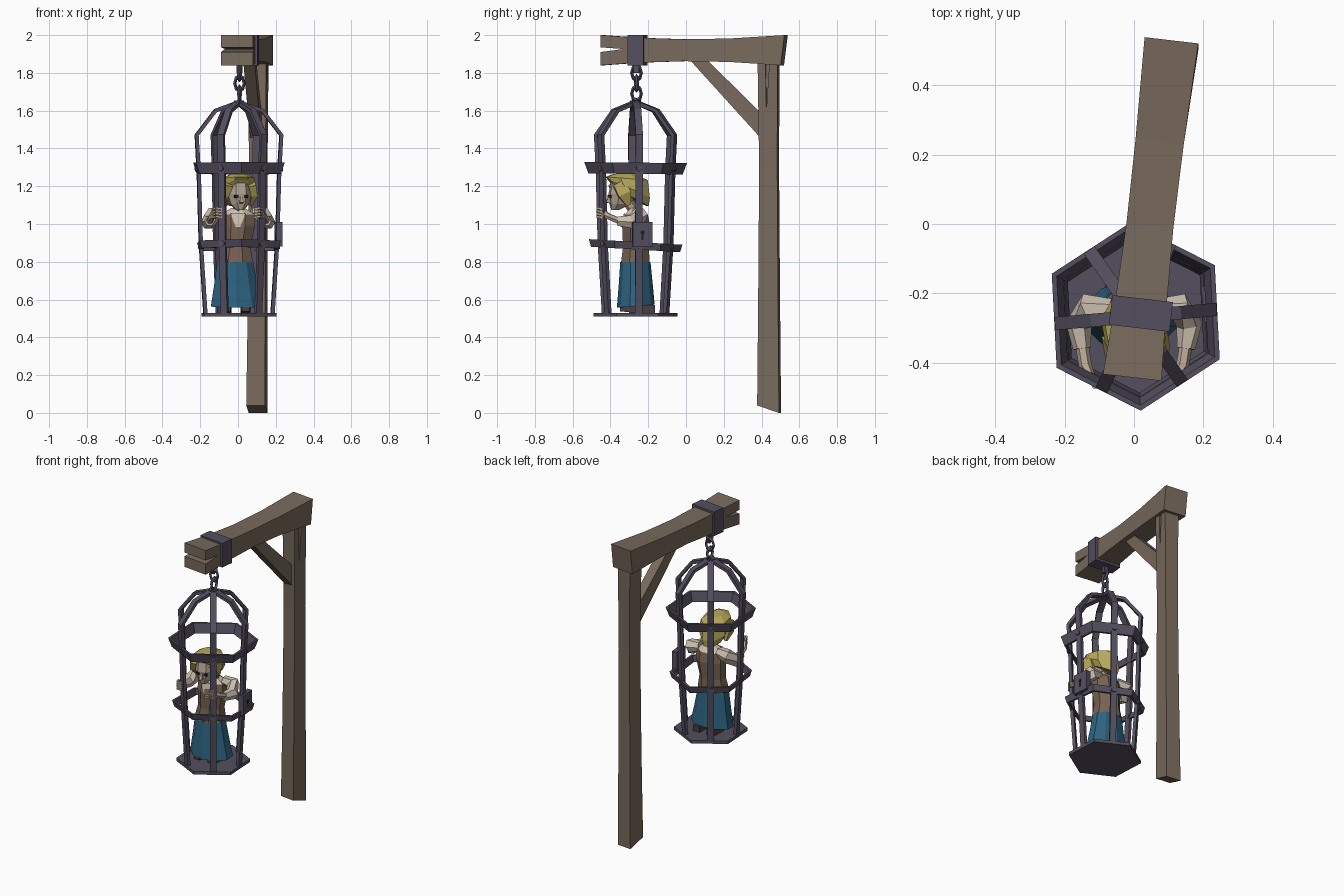
import bpy, bmesh, math
from mathutils import Vector, Matrix

cube = bpy.data.objects.get("Cube")
if cube:
    bpy.data.objects.remove(cube, do_unlink=True)


def material(name, r, g, b):
    m = bpy.data.materials.new(name)
    m.use_nodes = True
    m.diffuse_color = (r, g, b, 1)
    node = next(n for n in m.node_tree.nodes if n.type == 'BSDF_PRINCIPLED')
    node.inputs["Base Color"].default_value = (r, g, b, 1)
    node.inputs["Roughness"].default_value = 0.9
    return m


WOOD = material("weathered wood", .19, .145, .11)
IRON = material("dark iron", .09, .077, .115)
HAIR = material("blond hair", .48, .40, .11)
BLUE = material("blue cloth", .027, .125, .22)
LINEN = material("pale linen", .60, .52, .43)
SKIN = material("pale skin", .45, .36, .28)
BODICE = material("brown bodice", .19, .125, .085)
DARK = material("near black", .015, .013, .015)
SHOE = material("shoe leather", .07, .05, .05)


def loft(name, rings, mat, closed=False):
    """Bridge equal rings of points; cap the ends unless the rings loop."""
    bm = bmesh.new()
    vs = [[bm.verts.new(p) for p in ring] for ring in rings]
    n = len(vs[0])
    pairs = list(zip(vs, vs[1:])) + ([(vs[-1], vs[0])] if closed else [])
    for a, b in pairs:
        for i in range(n):
            j = (i + 1) % n
            bm.faces.new((a[i], a[j], b[j], b[i]))
    if not closed:
        bm.faces.new(vs[0])
        bm.faces.new(vs[-1])
    bmesh.ops.recalc_face_normals(bm, faces=bm.faces)
    me = bpy.data.meshes.new(name)
    bm.to_mesh(me)
    bm.free()
    me.materials.append(mat)
    ob = bpy.data.objects.new(name, me)
    bpy.context.collection.objects.link(ob)
    return ob


def prism(name, path, sizes, mat, ref, n=4):
    """Sweep an n-sided section along a path; sizes are half-widths along ref and across it."""
    pts = [Vector(p) for p in path]
    ref = Vector(ref).normalized()
    k = math.sqrt(2) if n == 4 else 1
    rings = []
    for i, p in enumerate(pts):
        d = (pts[min(i + 1, len(pts) - 1)] - pts[max(i - 1, 0)]).normalized()
        other = d.cross(ref).normalized()
        side = other.cross(d)
        a, b = sizes[i] if len(sizes) > 1 else sizes[0]
        angles = [math.tau * (j + .5) / n for j in range(n)]
        rings.append([p + side * a * k * math.cos(t) + other * b * k * math.sin(t) for t in angles])
    return loft(name, rings, mat)


def oval(cx, cy, z, rx, ry, slope=0, n=8):
    """Horizontal ring that may slope along y."""
    out = []
    for j in range(n):
        t = math.tau * (j + .5) / n
        out.append(Vector((cx + rx * math.cos(t), cy + ry * math.sin(t), z + slope * ry * math.sin(t))))
    return out


def crack(target, path, sizes, ref):
    """Cut a wedge-shaped split into a timber."""
    cutter = prism("crack_cutter", path, sizes, WOOD, ref)
    cutter.hide_render = True
    mod = target.modifiers.new("crack", 'BOOLEAN')
    mod.operation, mod.object, mod.solver = 'DIFFERENCE', cutter, 'EXACT'
    bpy.context.view_layer.objects.active = target
    bpy.ops.object.modifier_apply(modifier=mod.name)
    bpy.data.objects.remove(cutter, do_unlink=True)


# Gallows timber
START, END = Vector((-.005, -.443, 1.92)), Vector((.108, .53, 1.92))
AXIS = (END - START).normalized()
SIDE = AXIS.cross(Vector((0, 0, 1)))
beam = prism("top_beam", [START.lerp(END, t) for t in (0, .2, .45, .7, 1)],
             [(.085, .08), (.075, .066), (.068, .058), (.07, .062), (.078, .08)], WOOD, SIDE)
for v in beam.data.vertices:
    if v.co.y > .5 and v.co.z < 1.9:
        v.co.y -= .02
crack(beam, [(-.009, -.48, 1.922), (.008, -.33, 1.926)], [(.12, .016), (.12, .001)], SIDE)

post = prism("post", [(.1, .44, 0), (.104, .44, .6), (.107, .44, 1.3), (.108, .437, 1.87)],
             [(.05, .058), (.046, .053), (.044, .048), (.048, .053)], WOOD, SIDE)
for v in post.data.vertices:
    if v.co.z < .1 and v.co.y < .44:
        v.co.z += .04
crack(post, [(.157, .432, 1.9), (.157, .425, 1.62)], [(.02, .012), (.02, .001)], SIDE)

brace_profile = [(.01, 1.88), (.1, 1.88), (.4, 1.585), (.4, 1.45)]
loft("brace", [[Vector((.055 + s + .1 * y, y, z)) for y, z in brace_profile] for s in (-.03, .03)], WOOD)

# Iron strap and chain
strap = Vector((.02, -.258, 1.92))
prism("beam_strap", [strap - AXIS * .043, strap + AXIS * .043], [(.088, .08)], IRON, SIDE)
prism("strap_eye", [(.008, -.262, 1.8), (.008, -.262, 1.85)], [(.014, .014)], IRON, SIDE)
for i in range(3):
    bpy.ops.mesh.primitive_torus_add(major_segments=8, minor_segments=4, major_radius=.03, minor_radius=.01,
                                     location=(.008, -.262, 1.8 - .055 * i),
                                     rotation=(math.pi / 2, 0, math.radians(75 * (i % 2 == 0) + 10)))
    link = bpy.context.object
    link.name = f"chain_link_{i + 1}"
    link.scale = (.85, 1.25, 1)
    link.data.materials.append(IRON)

# Cage
CAGE = Vector((.005, -.267, 0))


def hexagon(radius, z, tilt=0, turn=3):
    out = []
    for k in range(6):
        t = math.radians(30 + 60 * k + turn)
        y = radius * math.sin(t)
        out.append(CAGE + Vector((radius * math.cos(t), y, z + tilt * y)))
    return out


def band(name, top_r, low_r, z0, z1, tilt, thick=.016):
    loft(name, [hexagon(top_r, z1, tilt), hexagon(top_r - thick, z1, tilt),
                hexagon(low_r - thick, z0, tilt), hexagon(low_r, z0, tilt)], IRON, closed=True)


loft("cage_floor", [hexagon(.222, .51), hexagon(.222, .53)], IRON)
band("upper_band", .272, .25, 1.265, 1.325, -.01)
band("middle_band", .248, .236, .865, .905, -.06)
rib = [(.178, .52), (.203, .9), (.214, 1.28), (.225, 1.47), (.125, 1.6), (.015, 1.64)]
for k in range(6):
    t = math.radians(60 * k + 5)
    out, tangent = Vector((math.cos(t), math.sin(t), 0)), Vector((-math.sin(t), math.cos(t), 0))
    prism(f"cage_bar_{k + 1}", [CAGE + out * r + Vector((0, 0, z)) for r, z in rib],
          [(.019, .01)], IRON, tangent)
    for label, r, z in (("upper", .226, 1.295), ("middle", .209, .885 - .013 * math.sin(t))):
        base = CAGE + out * r + Vector((0, 0, z))
        prism(f"{label}_rivet_{k + 1}", [base - out * .02, base + out * .008],
              [(.016, .016)], IRON, tangent, n=6)
prism("cage_crown", [CAGE + Vector((0, 0, z)) for z in (1.625, 1.655)], [(.03, .03)], IRON, (1, 0, 0), n=6)
prism("lock", [(.198, -.232, .945), (.232, -.229, .945)], [(.053, .065)], IRON, (0, 1, 0))
prism("keyhole_round", [(.23, -.23, .955), (.235, -.23, .955)], [(.012, .012)], DARK, (0, 1, 0), n=8)
prism("keyhole_slot", [(.23, -.23, .935), (.235, -.23, .935)], [(.005, .02)], DARK, (0, 1, 0))

# Prisoner: clothes and body
loft("skirt", [oval(-.008, -.266, .565, .142, .1, .08, 10), oval(-.012, -.266, .68, .12, .09, 0, 10),
               oval(-.015, -.268, .8, .1, .08, 0, 10)], BLUE)
torso = loft("bodice", [oval(-.015, -.268, .795, .102, .082), oval(-.01, -.265, .88, .083, .074),
                        oval(0, -.264, .99, .098, .08), oval(0, -.262, 1.05, .095, .065),
                        oval(0, -.265, 1.085, .04, .035)], BODICE)
torso.data.materials.append(LINEN)
for f in torso.data.polygons:
    f.material_index = int(f.center.z > 1.055)
neckline = [(-.04, 1.055), (.04, 1.055), (.012, .985), (-.012, .985)]
loft("shirt_front", [[Vector((x, y + (z - .985) * .2, z)) for x, z in neckline] for y in (-.343, -.336)], LINEN)
prism("neck", [(0, -.27, 1.06), (.003, -.32, 1.14)], [(.028, .028)], SKIN, (1, 0, 0), n=6)

for s, side in ((1, "left"), (-1, "right")):
    prism(f"{side}_shoe", [(s * .05 - .01, y, .55) for y in (-.35, -.27, -.165)],
          [(.02, .012), (.026, .02), (.024, .02)], SHOE, (1, 0, 0))
    prism(f"{side}_leg", [(s * .05 - .01, -.22, z) for z in (.55, .62)], [(.02, .02)], SKIN, (1, 0, 0), n=6)
    prism(f"{side}_sleeve", [(s * .07, -.25, 1.06), (s * .13, -.24, 1.05), (s * .16, -.29, 1.01), (s * .15, -.36, 1.015)],
          [(.03, .035), (.045, .042), (.042, .038), (.028, .026)], LINEN, (0, 0, 1), n=6)
    prism(f"{side}_forearm", [(s * .15, -.35, 1.015), (s * .14, -.41, 1.04), (s * .125, -.44, 1.055)],
          [(.019, .019), (.017, .019), (.026, .014)], SKIN, (0, 0, 1), n=6)
    for i in range(4):
        z = 1.032 + .015 * i
        prism(f"{side}_finger_{i + 1}", [(s * .13, -.435, z), (s * .115, -.47, z + .008), (s * .085, -.465, z + .003)],
              [(.006, .006)], SKIN, (0, 0, 1))

# Head
head_parts = [loft("head", [oval(0, -.375, 1.075, .022, .022), oval(0, -.35, 1.105, .052, .056),
                            oval(0, -.335, 1.16, .07, .078), oval(0, -.32, 1.22, .066, .08)], SKIN)]
head_parts.append(loft("hair", [oval(0, -.325, 1.265, .045, .06), oval(0, -.315, 1.24, .085, .118, -.08),
                                oval(0, -.302, 1.185, .095, .115, -.45), oval(0, -.282, 1.135, .07, .088, -.5)], HAIR))
head_parts.append(prism("nose", [(0, -.415, 1.112), (0, -.405, 1.15)], [(.01, .012), (.004, .004)], SKIN, (1, 0, 0)))
for s, side in ((1, "left"), (-1, "right")):
    head_parts.append(prism(f"{side}_eye", [(s * .026, -.41, 1.145), (s * .026, -.401, 1.145)],
                            [(.011, .008)], DARK, (1, 0, 0)))
    head_parts.append(prism(f"{side}_side_lock", [(s * .062, -.37, 1.215), (s * .078, -.34, 1.16), (s * .066, -.315, 1.1)],
                            [(.02, .03), (.017, .035), (.006, .012)], HAIR, (1, 0, 0)))
pivot = Matrix.Translation((0, -.31, 0))
for ob in head_parts:
    ob.matrix_world = pivot @ Matrix.Rotation(math.radians(10), 4, 'Z') @ pivot.inverted()
